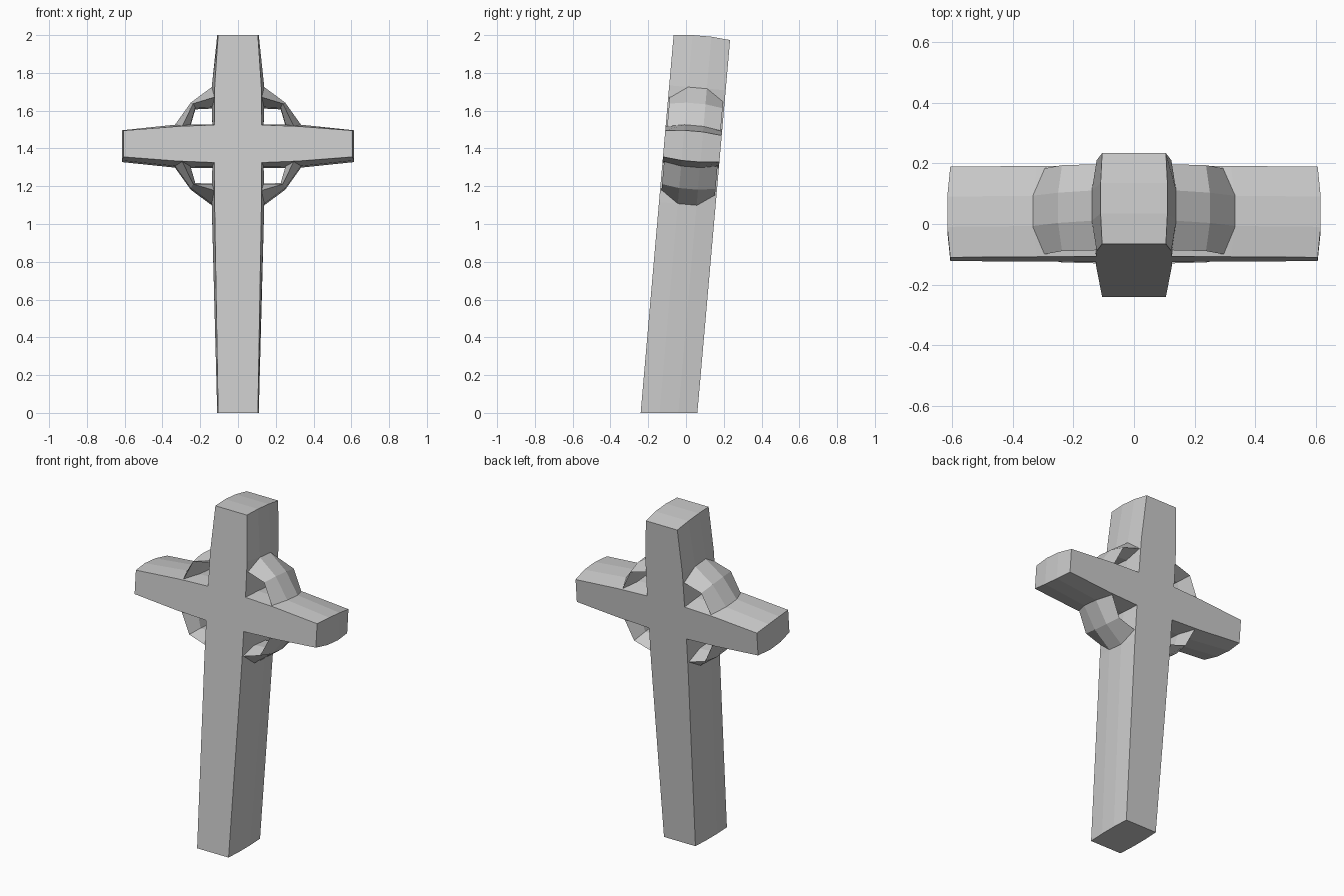
import bpy, bmesh
from math import sin, cos, radians

if "Cube" in bpy.data.objects:
    bpy.data.objects.remove(bpy.data.objects["Cube"])

LEAN = radians(5)
CZ = 1.412                      # height of the crossing on the leaning axis
FLOOR = -10                     # marker: vertex sits on the ground plane


def place(x, v, d):
    """Local cross coordinates (x, up v, depth d) to world, leaning back."""
    if v == FLOOR:
        return (x, -0.09 + d, 0)
    z = CZ + v * cos(LEAN) - d * sin(LEAN)
    y = -0.09 + CZ * 0.0875 + v * sin(LEAN) + d * cos(LEAN)
    return (x, y, z)


def loft(bm, loops):
    """Join closed loops of equal length and cap both ends."""
    rows = [[bm.verts.new(place(*p)) for p in loop] for loop in loops]
    n = len(rows[0])
    for a, b in zip(rows, rows[1:]):
        for i in range(n):
            j = (i + 1) % n
            bm.faces.new((a[i], a[j], b[j], b[i]))
    bm.faces.new(rows[0])
    bm.faces.new(rows[-1])


def finish(bm, name):
    bmesh.ops.recalc_face_normals(bm, faces=bm.faces)
    me = bpy.data.meshes.new(name)
    bm.to_mesh(me)
    bm.free()
    bpy.context.collection.objects.link(bpy.data.objects.new(name, me))


# Cross body: right-hand outline at the front/back edges and at the bulged middle
edge = [(0.105, FLOOR), (0.124, -0.31), (0.125, -0.1), (0.32, -0.092), (0.605, -0.07),
        (0.605, 0.07), (0.32, 0.092), (0.125, 0.1), (0.123, 0.31), (0.105, 0.577)]
mid = [(0.11, FLOOR), (0.139, -0.31), (0.136, -0.112), (0.33, -0.11), (0.615, -0.08),
       (0.615, 0.08), (0.33, 0.11), (0.136, 0.112), (0.139, 0.31), (0.11, 0.586)]


def outline(half, d):
    full = half + [(-x, v) for x, v in reversed(half)]
    return [(x, v, d) for x, v in full]


bm = bmesh.new()
loft(bm, [outline(edge, -0.15), outline(mid, -0.05), outline(mid, 0.05), outline(edge, 0.15)])
finish(bm, "cross_body")

# Ring: four two-segment arcs with a six-sided section, mirrored into each corner
outer = [(0.136, 0.312), (0.25, 0.227), (0.336, 0.106)]
rim = [(0.118, 0.25), (0.237, 0.214), (0.298, 0.088)]
inner = [(0.118, 0.205), (0.226, 0.2), (0.258, 0.09)]
bm = bmesh.new()
for sx in (1, -1):
    for sv in (1, -1):
        loft(bm, [[(sx * p[0], sv * p[1], d) for p, d in
                   ((r, -0.142), (o, -0.05), (o, 0.05), (r, 0.142), (i, 0.05), (i, -0.05))]
                  for o, r, i in zip(outer, rim, inner)])
finish(bm, "ring")
